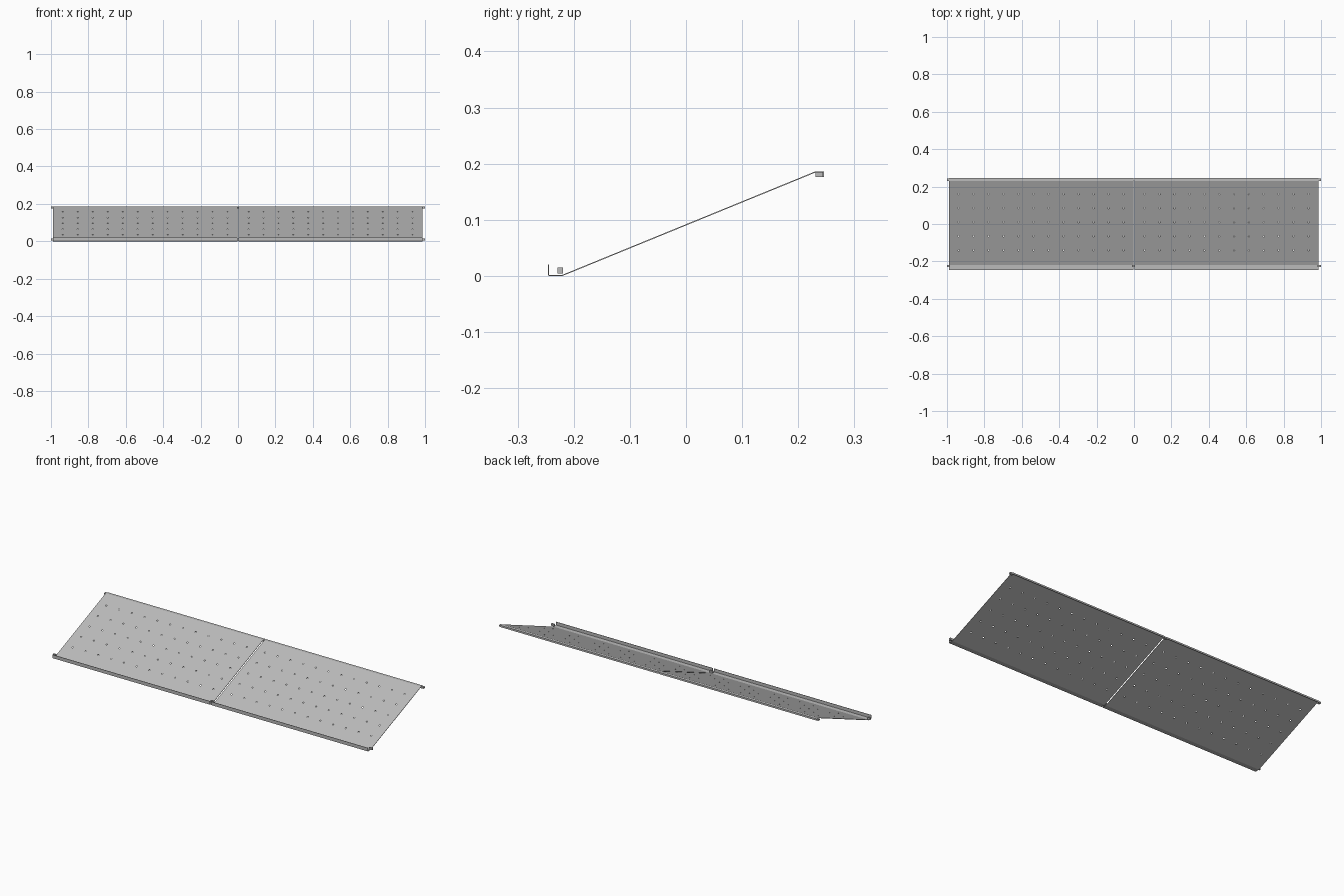
import bpy, bmesh
from mathutils import Vector

cube = bpy.data.objects.get("Cube")
if cube:
    bpy.data.objects.remove(cube, do_unlink=True)

steel = bpy.data.materials.new("light_grey_steel")
steel.use_nodes = True
grey = (0.5, 0.5, 0.5, 1)
steel.diffuse_color = grey
steel.node_tree.nodes["Principled BSDF"].inputs["Base Color"].default_value = grey

THICK = 0.002
HOLE = 0.004
COLUMNS = 12
LOW, HIGH = Vector((-0.22, 0.001)), Vector((0.23, 0.185))
ROWS = [-0.14 + 0.075 * i for i in range(5)]


def on_slope(y):
    return LOW.lerp(HIGH, (y - LOW.x) / (HIGH.x - LOW.x))


def add_object(name, bm):
    mesh = bpy.data.meshes.new(name)
    bm.to_mesh(mesh)
    bm.free()
    mesh.materials.append(steel)
    obj = bpy.data.objects.new(name, mesh)
    bpy.context.collection.objects.link(obj)
    return obj


def perforated_panel(name, x0, x1):
    # Folded sheet: front lip, gutter, slope, back flange and its turned-down edge
    profile = [(-0.245, 0.02), (-0.245, 0.001), LOW]
    profile += [on_slope(y) for y in ROWS]
    profile += [HIGH, (0.245, 0.185), (0.245, 0.176)]
    margin = 0.053
    step = (x1 - x0 - 2 * margin) / (COLUMNS - 1)
    xs = [x0] + [x0 + margin + step * i for i in range(COLUMNS)] + [x1]
    bm = bmesh.new()
    grid = [[bm.verts.new((x, p[0], p[1])) for x in xs] for p in profile]
    for a, b in zip(grid, grid[1:]):
        for i in range(len(xs) - 1):
            bm.faces.new((a[i], b[i], b[i + 1], a[i + 1]))

    # Open a round hole at every inner crossing on the slope
    corners = [v for row in grid[3:3 + len(ROWS)] for v in row[1:-1]]
    centres = [v.co.copy() for v in corners]
    bmesh.ops.bevel(bm, geom=corners, offset=HOLE, segments=1, affect='VERTICES')
    small = [f for f in bm.faces if f.calc_area() < 3 * HOLE ** 2]
    rims = [e for f in small for e in f.edges]
    bmesh.ops.delete(bm, geom=small, context='FACES_ONLY')
    bmesh.ops.subdivide_edges(bm, edges=rims, cuts=1)
    for v in bm.verts:
        for c in centres:
            if (v.co - c).length < HOLE * 1.2:
                v.co = c + (v.co - c).normalized() * HOLE
                break
    bmesh.ops.recalc_face_normals(bm, faces=bm.faces)
    obj = add_object(name, bm)
    solid = obj.modifiers.new("sheet_thickness", 'SOLIDIFY')
    solid.thickness = THICK
    solid.offset = 0


def box(name, lo, hi):
    bm = bmesh.new()
    bmesh.ops.create_cube(bm, size=1)
    lo, hi = Vector(lo), Vector(hi)
    bmesh.ops.scale(bm, vec=hi - lo, verts=bm.verts)
    bmesh.ops.translate(bm, vec=(lo + hi) / 2, verts=bm.verts)
    add_object(name, bm)


perforated_panel("right_panel", -0.99, -0.003)
perforated_panel("left_panel", 0.004, 0.986)

# Small mounting tabs at the panel ends
for side, x0, x1 in (("right", -1, -0.985), ("middle", -0.012, 0.006), ("left", 0.98, 1)):
    box("front_tab_" + side, (x0, -0.229, 0.004), (x1, -0.219, 0.015))
    box("back_tab_" + side, (x0, 0.231, 0.176), (x1, 0.244, 0.185))
